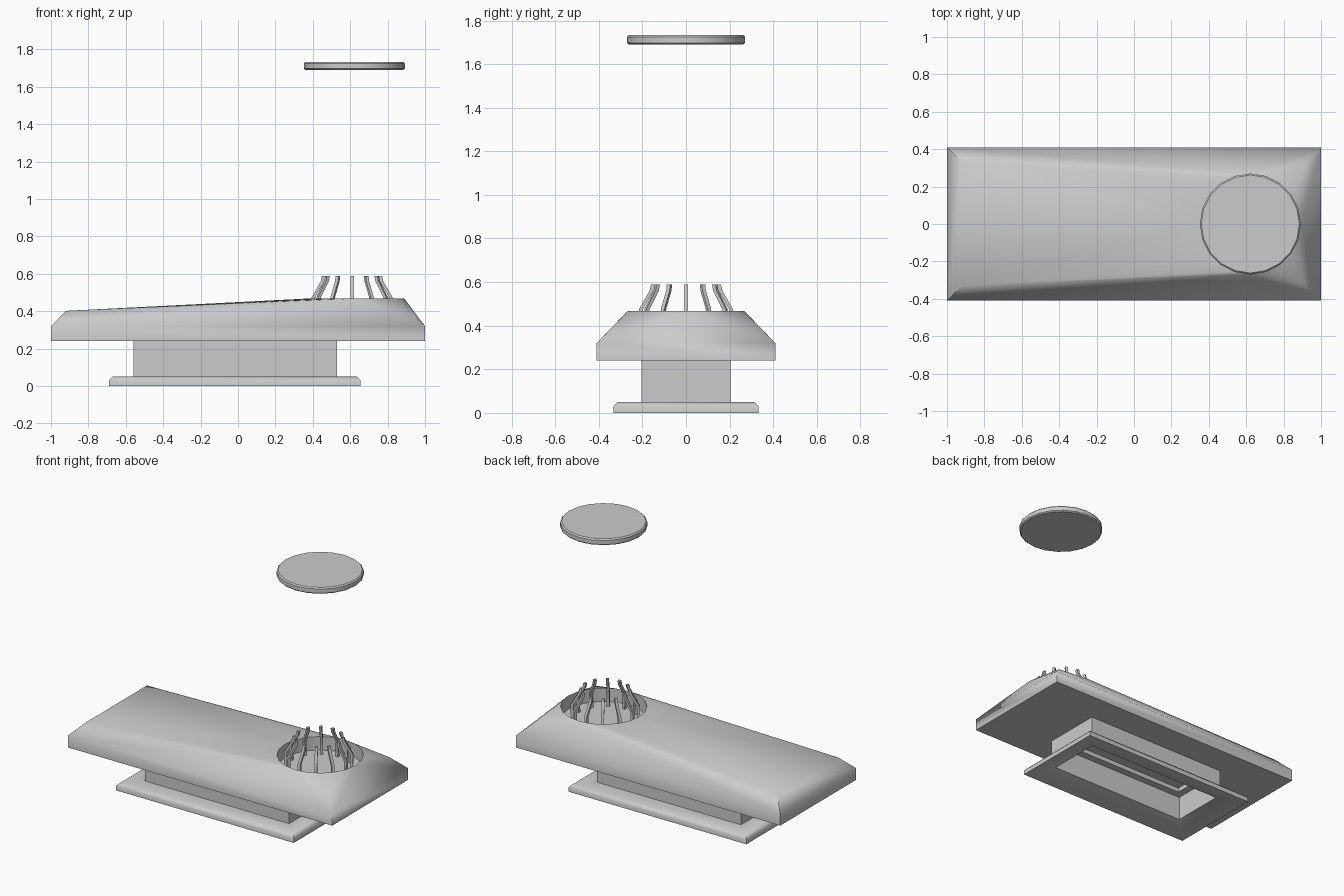
import bpy, bmesh
from math import cos, sin, tau, radians

if "Cube" in bpy.data.objects:
    bpy.data.objects.remove(bpy.data.objects["Cube"])


def make_object(name, bm, angle):
    bmesh.ops.recalc_face_normals(bm, faces=bm.faces)
    mesh = bpy.data.meshes.new(name)
    bm.to_mesh(mesh)
    bm.free()
    ob = bpy.data.objects.new(name, mesh)
    bpy.context.collection.objects.link(ob)
    bpy.ops.object.select_all(action='DESELECT')
    ob.select_set(True)
    bpy.context.view_layer.objects.active = ob
    bpy.ops.object.shade_smooth_by_angle(angle=radians(angle))
    return ob


def rect(bm, x0, x1, y, z):
    return [bm.verts.new(p) for p in
            ((x0, -y, z), (x1, -y, z), (x1, y, z), (x0, y, z))]


def circle(bm, cx, r, z, n=20):
    return [bm.verts.new((cx + r * cos(tau * i / n), r * sin(tau * i / n), z))
            for i in range(n)]


def bridge(bm, a, b):
    n = len(a)
    for i in range(n):
        j = (i + 1) % n
        bm.faces.new((a[i], a[j], b[j], b[i]))


HOLE_X, HOLE_R, RIM_Z, FLOOR_Z = 0.622, 0.268, 0.467, 0.375

# Body: faceted shell wrapped from the wide slab up to the round rim
bm = bmesh.new()
rect(bm, -1, 1, 0.41, 0.24)
rect(bm, -1, 1, 0.41, 0.32)
rect(bm, -0.92, 0.915, 0.33, 0.402)
rim = circle(bm, HOLE_X, HOLE_R, RIM_Z)
bmesh.ops.convex_hull(bm, input=bm.verts[:])
cap = [f for f in bm.faces if all(v in rim for v in f.verts)]
bmesh.ops.delete(bm, geom=cap, context='FACES')
# Round well sunk into the body
well = circle(bm, HOLE_X, HOLE_R, FLOOR_Z)
bridge(bm, rim, well)
bm.faces.new(well)
make_object("body", bm, 55)

# Base: chamfered flange, pedestal and hollow underside
bm = bmesh.new()
sections = [
    (-0.54, 0.51, 0.185, 0.205),
    (-0.54, 0.51, 0.185, 0.04),
    (-0.665, 0.63, 0.31, 0.0),
    (-0.69, 0.655, 0.333, 0.0),
    (-0.69, 0.655, 0.333, 0.03),
    (-0.67, 0.635, 0.313, 0.05),
    (-0.56, 0.53, 0.205, 0.05),
    (-0.56, 0.53, 0.205, 0.245),
]
inner = rect(bm, -0.49, 0.46, 0.135, 0.205)
panel = rect(bm, -0.49, 0.46, 0.135, 0.235)
loops = [panel, inner] + [rect(bm, *s) for s in sections]
for a, b in zip(loops, loops[1:]):
    bridge(bm, a, b)
bm.faces.new(panel)
make_object("pedestal_base", bm, 50)

# Ring of inward-bent prongs standing in the well
bm = bmesh.new()
path = [(0.205, FLOOR_Z - 0.005), (0.207, 0.475), (0.158, 0.56), (0.152, 0.588)]
HALF = 0.009
for k in range(12):
    c, s = cos(tau * k / 12), sin(tau * k / 12)
    rings = []
    for r, z in path:
        ring = []
        for dr, dt in ((-HALF, -HALF), (HALF, -HALF), (HALF, HALF), (-HALF, HALF)):
            ring.append(bm.verts.new((0.61 + (r + dr) * c - dt * s,
                                      (r + dr) * s + dt * c, z)))
        rings.append(ring)
    for a, b in zip(rings, rings[1:]):
        bridge(bm, a, b)
    bm.faces.new(rings[0])
    bm.faces.new(rings[-1])
make_object("prong_ring", bm, 40)

# Lid: disc floating above the well
bm = bmesh.new()
lid = [circle(bm, HOLE_X, r, z) for r, z in
       ((0.262, 1.69), (0.27, 1.697), (0.27, 1.725), (0.262, 1.733))]
for a, b in zip(lid, lid[1:]):
    bridge(bm, a, b)
bm.faces.new(lid[0])
bm.faces.new(lid[-1])
make_object("floating_lid", bm, 30)
